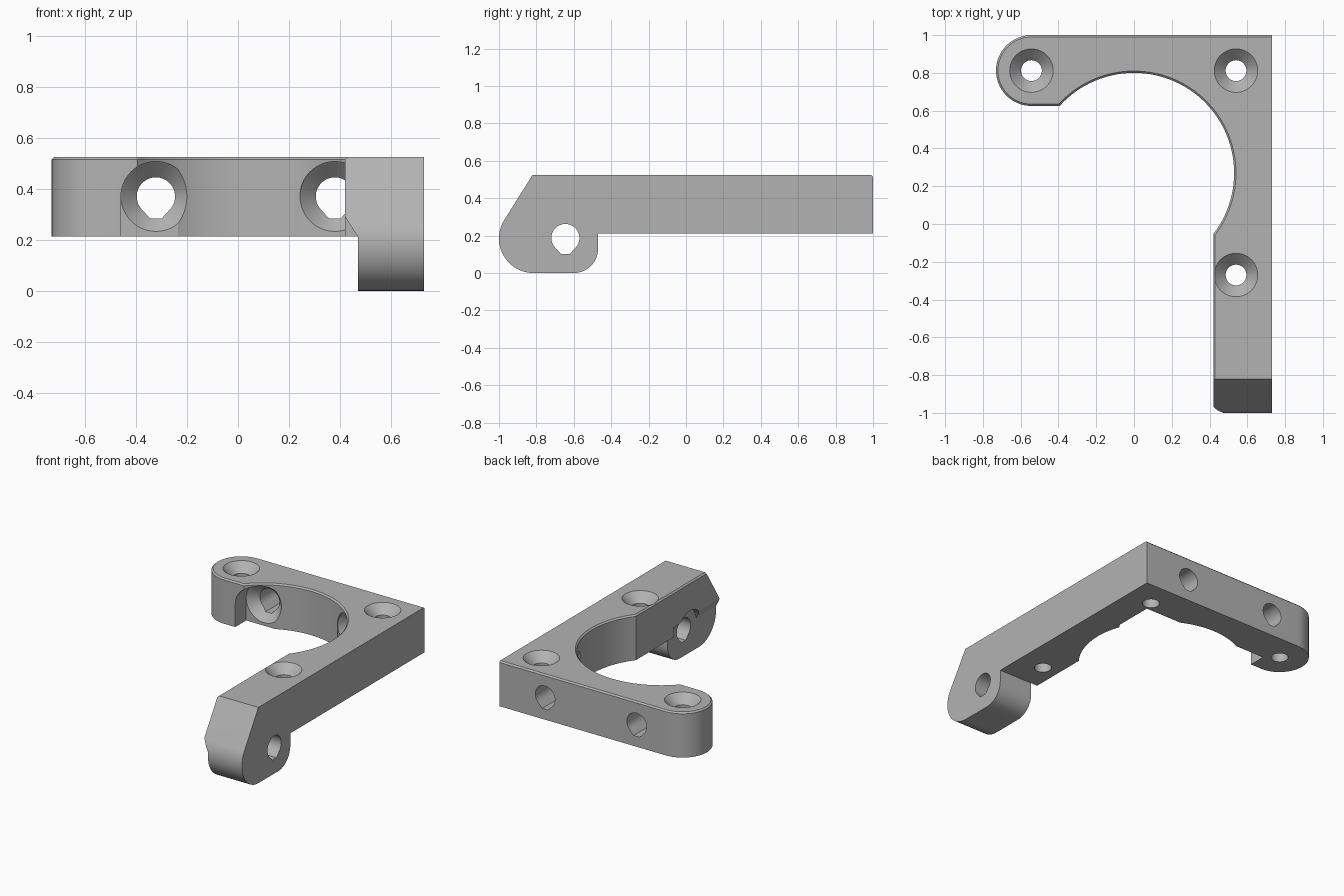
import bpy, bmesh
from math import cos, sin, radians, atan2, degrees
from mathutils import Vector

if "Cube" in bpy.data.objects:
    bpy.data.objects.remove(bpy.data.objects["Cube"])

grey = bpy.data.materials.new("light_grey_metal")
grey.use_nodes = True
COLOUR = (0.45, 0.45, 0.45, 1)
grey.diffuse_color = COLOUR
grey.node_tree.nodes["Principled BSDF"].inputs["Base Color"].default_value = COLOUR

# Each axis maps (u, v, w) to the model; w runs along the named axis
MAPS = {"z": lambda u, v, w: (u, v, w),
        "y": lambda u, v, w: (u, w, v),
        "x": lambda u, v, w: (w, u, v)}


def arc(cx, cy, r, a0, a1, n=24):
    angles = [radians(a0 + (a1 - a0) * i / n) for i in range(n + 1)]
    return [(cx + r * cos(a), cy + r * sin(a)) for a in angles]


def circle(cx, cy, r, n=64):
    return arc(cx, cy, r, 0, 360, n)[:-1]


def teardrop(cx, cy, r=0.075):
    """Round hole whose lower side is cut to a blunt point."""
    tip = [(cx - 0.023, cy - 0.086), (cx + 0.023, cy - 0.086)]
    return arc(cx, cy, r, -42, 222, 48) + tip


def loft(name, axis, rings):
    """Solid through rings of equal length, each given as (w, points)."""
    bm = bmesh.new()
    loops = [[bm.verts.new(MAPS[axis](u, v, w)) for u, v in pts] for w, pts in rings]
    bm.faces.new(loops[0])
    bm.faces.new(loops[-1])
    for a, b in zip(loops, loops[1:]):
        for i in range(len(a)):
            j = (i + 1) % len(a)
            bm.faces.new((a[i], a[j], b[j], b[i]))
    bmesh.ops.recalc_face_normals(bm, faces=bm.faces)
    mesh = bpy.data.meshes.new(name)
    bm.to_mesh(mesh)
    bm.free()
    mesh.materials.append(grey)
    obj = bpy.data.objects.new(name, mesh)
    bpy.context.collection.objects.link(obj)
    return obj


def prism(name, axis, pts, w0, w1):
    return loft(name, axis, [(w0, pts), (w1, pts)])


def combine(target, tool, operation="DIFFERENCE"):
    mod = target.modifiers.new("cut", "BOOLEAN")
    mod.operation, mod.object, mod.solver = operation, tool, "EXACT"
    bpy.context.view_layer.objects.active = target
    bpy.ops.object.modifier_apply(modifier=mod.name)
    bpy.data.objects.remove(tool)


TOP, UNDER, SIDE, INNER = 0.525, 0.212, 0.73, 0.42

# Plan outline: rounded tip, large circular bite and long arm
bite_c, bite_r = Vector((0, 0.27)), 0.53
start = degrees(atan2(0.355, -0.393))
end = degrees(atan2(-0.323, INNER))
plan = [(SIDE, 1)]
plan += arc(-0.543, 0.8125, 0.1875, 90, 270, 32)
plan += arc(bite_c.x, bite_c.y, bite_r, start, end, 56)
plan += [(INNER, -1.1), (SIDE, -1.1)]
bracket = prism("bracket", "z", plan, -0.1, TOP)

# Small chamfer on the upper rim, leaving the straight outer side sharp
bm = bmesh.new()
bm.from_mesh(bracket.data)
rim = [e for e in bm.edges
       if all(v.co.z > TOP - 0.001 for v in e.verts)
       and not all(v.co.x > SIDE - 0.001 for v in e.verts)
       and not all(v.co.y < -1.05 for v in e.verts)]
bmesh.ops.bevel(bm, geom=rim, offset=0.01, segments=1, affect="EDGES")
bm.to_mesh(bracket.data)
bm.free()

# Side profile: sloped nose and rounded hinge lug hanging below the arm
profile = [(1.0, TOP + 0.1), (1.0, UNDER), (-0.47, UNDER)]
profile += arc(-0.6, 0.13, 0.13, 0, -90, 16)
profile += arc(-0.815, 0.185, 0.185, 270, 148, 28)
profile += [(-0.82, TOP), (-0.82, TOP + 0.1)]
combine(bracket, prism("side_profile", "x", profile, -1, 1), "INTERSECT")

# Lug is narrower than the arm, with a sloped step above it
step = [(0.3, -0.1), (0.47, -0.1), (0.47, UNDER), (INNER - 0.005, 0.298), (0.3, 0.298)]
combine(bracket, prism("lug_step", "y", step, -1.2, -0.47))

# Hinge hole and the round clearance inside it
HINGE = (-0.645, 0.187)
combine(bracket, prism("hinge_clearance", "x", circle(*HINGE, 0.14), 0.3, 0.47))
combine(bracket, prism("hinge_hole", "x", teardrop(*HINGE), 0.3, 0.9))

# Countersunk vertical screw holes
for x, y in [(-0.543, 0.812), (0.54, 0.812), (0.54, -0.27)]:
    rings = [(w, circle(x, y, r)) for w, r in
             [(0, 0.055), (TOP - 0.06, 0.055), (TOP, 0.115), (TOP + 0.01, 0.125)]]
    combine(bracket, loft("screw_hole", "z", rings))

# Horizontal holes, each with a slot open below and a conical seat
SEAT, Z, R = 0.745, 0.37, 0.137
for x in (-0.322, 0.38):
    slot = arc(x, Z, R, 0, 180, 32) + [(x - R, 0.1), (x + R, 0.1)]
    combine(bracket, prism("seat_slot", "y", slot, 0.45, SEAT))
    cone = [(SEAT - 0.03, circle(x, Z, R)), (SEAT, circle(x, Z, R)),
            (SEAT + 0.065, circle(x, Z, 0.072))]
    combine(bracket, loft("seat_cone", "y", cone))
    combine(bracket, prism("cross_hole", "y", teardrop(x, Z), 0.6, 1.2))

bpy.ops.object.select_all(action="DESELECT")
bracket.select_set(True)
bpy.context.view_layer.objects.active = bracket
bpy.ops.object.shade_smooth_by_angle(angle=radians(25))
